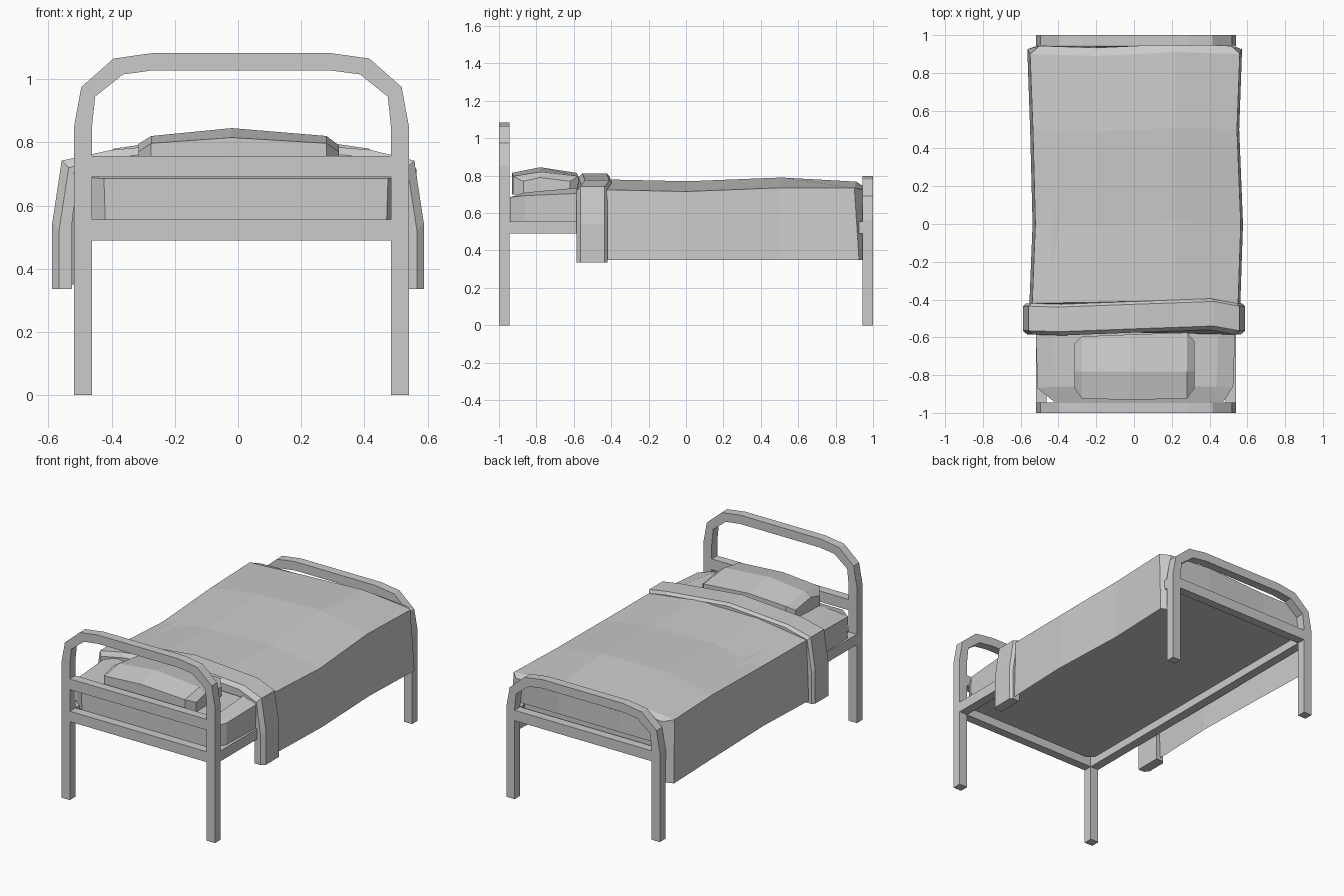
import bpy, bmesh

if "Cube" in bpy.data.objects:
    bpy.data.objects.remove(bpy.data.objects["Cube"])

CX = 0.011  # frame centre in x


def loft(name, sections, closed=True, cap=True):
    """Skin a list of equal-length point rows."""
    bm = bmesh.new()
    rows = [[bm.verts.new(p) for p in s] for s in sections]
    n = len(rows[0])
    for a, b in zip(rows, rows[1:]):
        for i in range(n if closed else n - 1):
            j = (i + 1) % n
            bm.faces.new((a[i], a[j], b[j], b[i]))
    if closed and cap:
        bm.faces.new(rows[0])
        bm.faces.new(rows[-1])
    bmesh.ops.recalc_face_normals(bm, faces=bm.faces)
    me = bpy.data.meshes.new(name)
    bm.to_mesh(me)
    bm.free()
    ob = bpy.data.objects.new(name, me)
    bpy.context.collection.objects.link(ob)
    return ob


def box(name, x0, x1, y0, y1, z0, z1):
    return loft(name, [[(x0, y0, z), (x1, y0, z), (x1, y1, z), (x0, y1, z)] for z in (z0, z1)])


def arch(name, y0, y1, drop):
    # outer and inner points from foot to the top of the bend (half width, z)
    outer = [(.53, 0), (.53, .85 - drop), (.507, .975 - drop), (.405, 1.065 - drop), (.278, 1.083 - drop)]
    inner = [(.473, 0), (.473, .85 - drop), (.463, .945 - drop), (.375, 1.015 - drop), (.278, 1.028 - drop)]

    def sec(o, i, s):
        return [(CX + s * o[0], y0, o[1]), (CX + s * i[0], y0, i[1]),
                (CX + s * i[0], y1, i[1]), (CX + s * o[0], y1, o[1])]
    left = [sec(o, i, -1) for o, i in zip(outer, inner)]
    right = [sec(o, i, 1) for o, i in zip(outer, inner)]
    return loft(name, left + right[::-1])


# metal frame: arched ends, cross bars, side rails
arch("head_arch", -1, -.945, 0)
arch("foot_arch", .945, 1, .285)
xi = .473
box("head_upper_bar", CX - xi, CX + xi, -1, -.945, .69, .757)
box("head_lower_bar", CX - xi, CX + xi, -1, -.945, .49, .555)
box("foot_lower_bar", CX - xi, CX + xi, .945, 1, .49, .555)
for s, side in ((-1, "left"), (1, "right")):
    a, b = sorted((CX + s * .53, CX + s * .473))
    box(side + "_rail", a, b, -.945, .945, .49, .555)

# mattress with cut corners, rising away from the head
outline = [(-.42, -.94), (.47, -.94), (.52, -.86), (.53, -.58),
           (.53, .86), (.46, .935), (-.44, .935), (-.51, .86), (-.515, -.58), (-.505, -.87)]


def mattress_z(y):
    return .685 + min(.02, (y + .94) * .1)


inset = [(x * .84, -.86 if y < -.8 else (.84 if y > .8 else y)) for x, y in outline]
loft("mattress", [[(x, y, .54) for x, y in outline],
                  [(x * 1.01, y, mattress_z(y)) for x, y in outline],
                  [(x, y, .71 if y < -.8 else .735) for x, y in inset]])

# pillow, sections across x: (x, front y, back y, edge z, crown z)
stations = [(-.315, -.87, -.63, .77, .795), (-.275, -.925, -.595, .797, .82),
            (-.02, -.93, -.585, .815, .845), (.28, -.925, -.575, .797, .82), (.32, -.87, -.62, .77, .79)]
loft("pillow", [[(x, f, .70), (x, f, e), (x, -.78, c), (x, b, e), (x, b, .70)]
                for x, f, b, e, c in stations])

# blanket sheet: (y, left x, right x, edge z, left crown, right crown)
rows = [(-.45, -.54, .55, .725, .775, .78), (0, -.522, .565, .715, .765, .77),
        (.5, -.535, .545, .735, .785, .79), (.90, -.55, .56, .735, .76, .768),
        (.943, -.50, .515, .725, .735, .74)]
sheet = [[(l - .015, y + (.025 if y == .9 else 0), .35), (l, y, e), (-.2, y - .01, a),
          (.22, y + .01, b), (r, y, e), (r + .012, y + (.025 if y == .9 else 0), .35)]
         for y, l, r, e, a, b in rows]
loft("blanket", sheet, closed=False)
end = sheet[-1][1:5]
loft("blanket_end", [end, [(x, .942, .58) for x, y, z in end]], closed=False)

# turned-down fold across the blanket (outer then inner profile)
outer = [(-.588, .335), (-.588, .545), (-.558, .742), (-.4, .776), (0, .812),
         (.42, .776), (.558, .742), (.588, .545), (.588, .335)]
inner = [(.525, .335), (.525, .545), (.515, .69), (.4, .715), (0, .73),
         (-.4, .715), (-.51, .69), (-.525, .545), (-.525, .335)]
wave = {-.4: -.005, 0: .01, .42: .025, .4: .025}


def fold_section(y, shrink):
    pts = [(x - (shrink if x > 0 else -shrink if x < 0 else 0), z - (shrink if z > .4 else 0)) for x, z in outer]
    w = [wave.get(x, 0) for x, z in outer + inner]
    return [(x, y + d, z) for (x, z), d in zip(pts + inner, w)]


loft("blanket_fold", [fold_section(-.585, .022), fold_section(-.565, 0),
                      fold_section(-.435, 0), fold_section(-.42, .015)])
